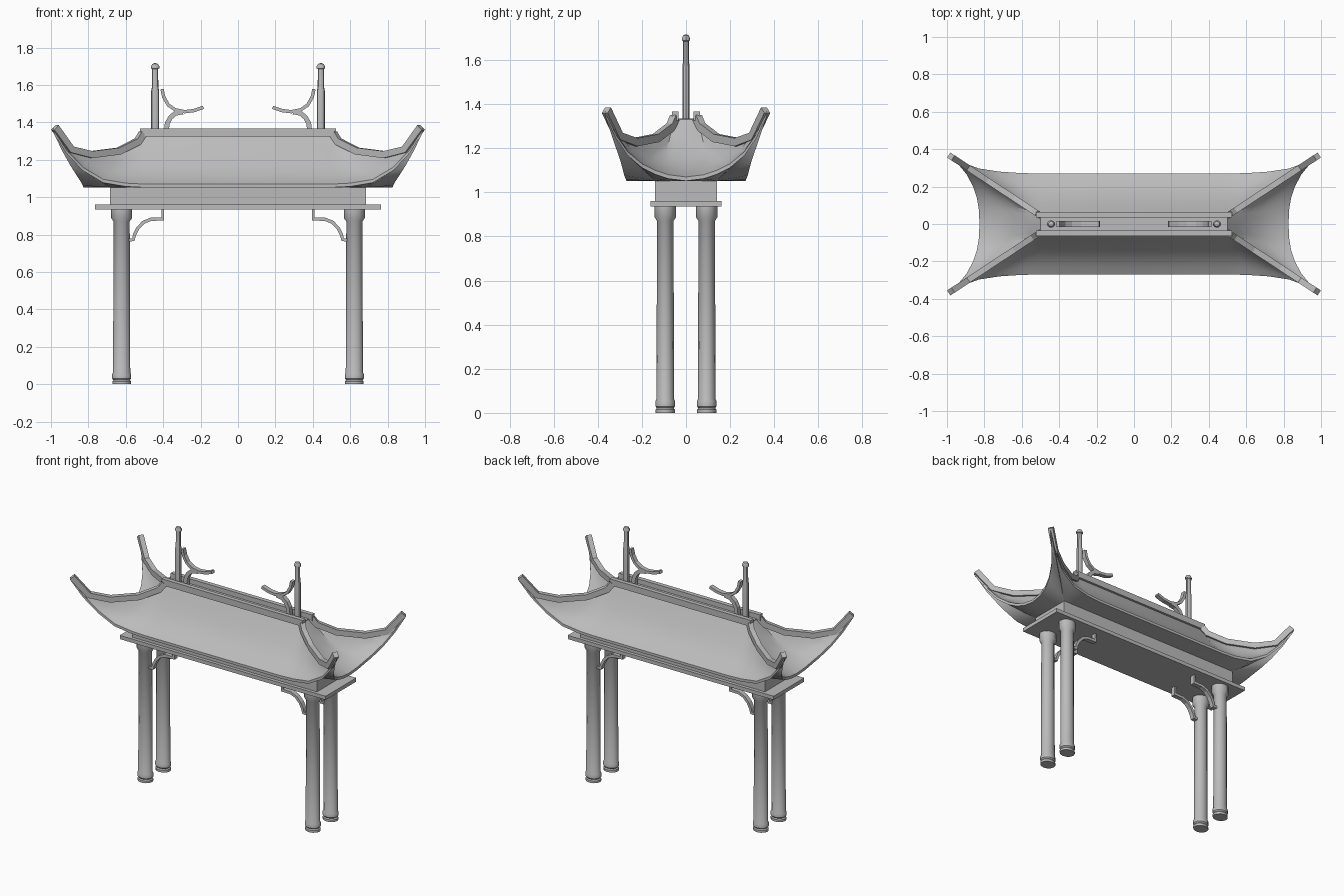
import bpy, bmesh, math
from mathutils import Vector

cube = bpy.data.objects.get("Cube")
if cube:
    bpy.data.objects.remove(cube, do_unlink=True)

stone = bpy.data.materials.new("grey_stone")
stone.use_nodes = True
stone.diffuse_color = (0.5, 0.5, 0.5, 1)
stone.node_tree.nodes["Principled BSDF"].inputs["Base Color"].default_value = (0.5, 0.5, 0.5, 1)


def finish(name, bm, mirror=(False, False), smooth=None):
    """Turn a bmesh into an object, mirrored across x and/or y."""
    me = bpy.data.meshes.new(name)
    bm.to_mesh(me)
    bm.free()
    me.materials.append(stone)
    if smooth:
        me.shade_smooth()
        me.set_sharp_from_angle(angle=math.radians(smooth))
    ob = bpy.data.objects.new(name, me)
    bpy.context.scene.collection.objects.link(ob)
    if any(mirror):
        mod = ob.modifiers.new("Mirror", 'MIRROR')
        mod.use_axis = (mirror[0], mirror[1], False)
        mod.merge_threshold = 0.0005
    return ob


def box(name, half_x, half_y, z0, z1, y=0, mirror=(False, False)):
    bm = bmesh.new()
    bmesh.ops.create_cube(bm, size=1)
    for v in bm.verts:
        v.co = (v.co.x * 2 * half_x, y + v.co.y * 2 * half_y, z0 + (v.co.z + 0.5) * (z1 - z0))
    finish(name, bm, mirror)


def lathe(name, profile, sides, center, squash, mirror):
    """Revolve (radius, z) points around an upright axis."""
    bm = bmesh.new()
    rings = []
    for r, z in profile:
        rings.append([bm.verts.new((center[0] + r * math.cos(a), center[1] + r * squash * math.sin(a), z))
                      for a in (math.tau * i / sides for i in range(sides))])
    for a, b in zip(rings, rings[1:]):
        for i in range(sides):
            j = (i + 1) % sides
            bm.faces.new((a[i], a[j], b[j], b[i]))
    bm.faces.new(rings[0][::-1])
    bm.faces.new(rings[-1])
    finish(name, bm, mirror, 35)


def sweep(name, points, side, width, low, high, mirror=(True, True)):
    """Sweep a rectangular section along a path lying in one upright plane."""
    pts = [Vector(p) for p in points]
    side = Vector(side).normalized()
    bm = bmesh.new()
    rings = []
    for i, p in enumerate(pts):
        tangent = (pts[min(i + 1, len(pts) - 1)] - pts[max(i - 1, 0)]).normalized()
        up = tangent.cross(side)
        rings.append([bm.verts.new(p + side * s * width / 2 + up * h)
                      for s, h in ((-1, low), (1, low), (1, high), (-1, high))])
    for a, b in zip(rings, rings[1:]):
        for i in range(4):
            j = (i + 1) % 4
            bm.faces.new((a[i], a[j], b[j], b[i]))
    bm.faces.new(rings[0][::-1])
    bm.faces.new(rings[-1])
    bmesh.ops.recalc_face_normals(bm, faces=bm.faces)
    finish(name, bm, mirror)


# Columns with ringed feet and capitals
lathe("column",
      [(.05, 0), (.05, .015), (.044, .022), (.051, .03), (.051, .053), (.046, .062),
       (.043, .87), (.056, .888), (.056, .936)],
      12, (.622, .094), .87, (True, True))

# Platform and beam under the roof
box("platform", .765, .162, .935, .96)
box("beam", .685, .14, .96, 1.06)

# Curved brackets between columns and platform
bracket = [(.585, .772), (.56, .772), (.553, .80), (.535, .835), (.505, .866), (.465, .882), (.395, .884)]
sweep("column_bracket", [(x, .094, z) for x, z in bracket], (0, 1, 0), .03, -.009, .009)
sweep("bracket_hanger", [(.402, .094, .875), (.402, .094, .94)], (0, 1, 0), .03, -.007, .007)

# Roof outlines for one quarter: hip line, long eave and end eave, from middle to tip
hip = [Vector((x, .045 + (x - .5) * .66, z)) for x, z in
       ((.5, 1.33), (.53, 1.285), (.635, 1.232), (.785, 1.213), (.9, 1.242), (.988, 1.363))]
long_eave = [Vector(p) for p in
             ((0, .27, 1.07), (.5, .27, 1.07), (.6, .272, 1.075), (.72, .28, 1.095),
              (.83, .297, 1.16), (.92, .33, 1.255), (.99, .368, 1.37))]
end_eave = [Vector(p) for p in
            ((.826, 0, 1.07), (.83, .08, 1.08), (.84, .14, 1.1), (.86, .2, 1.13),
             (.895, .265, 1.185), (.94, .32, 1.265), (.99, .368, 1.37))]
ridge_mid, ridge_end = Vector((0, .045, 1.33)), Vector((.5, 0, 1.33))


def roof_slope(bm, top, eave, inner):
    """Sagging slope, thin eave edge and soffit running in to the beam."""
    steps = 6
    columns = []
    for a, b, c in zip(top, eave, inner):
        sag = .12 * (a - b).length
        col = [a.lerp(b, i / steps) - Vector((0, 0, sag * math.sin(math.pi * i / steps)))
               for i in range(steps + 1)]
        col += [b - Vector((0, 0, .018)), c]
        columns.append([bm.verts.new(p) for p in col])
    for p, q in zip(columns, columns[1:]):
        for i in range(len(p) - 1):
            bm.faces.new((p[i], p[i + 1], q[i + 1], q[i]))


bm = bmesh.new()
roof_slope(bm, [ridge_mid] + hip, long_eave, [Vector((min(p.x, .685), .14, 1.052)) for p in long_eave])
roof_slope(bm, [ridge_end] + hip, end_eave, [Vector((.685, min(p.y, .14), 1.052)) for p in end_eave])
bmesh.ops.remove_doubles(bm, verts=bm.verts, dist=.0005)
bmesh.ops.dissolve_degenerate(bm, edges=bm.edges, dist=.0005)
bmesh.ops.recalc_face_normals(bm, faces=bm.faces)
slope = min(bm.faces, key=lambda f: (f.calc_center_median() - Vector((.25, .15, 1.18))).length)
if slope.normal.y < 0:
    bmesh.ops.reverse_faces(bm, faces=bm.faces)
finish("roof", bm, (True, True), 35)

# Ribs along the hips, rails along the ridge and the ridge cap between them
sweep("hip_rib", hip, (-.55, .835, 0), .032, -.004, .033)
box("ridge_rail", .525, .0145, 1.325, 1.367, .049, (False, True))
box("ridge_cap", .5, .045, 1.30, 1.335)

# Finial poles on the ridge
lathe("finial_pole",
      [(.021, 1.33), (.021, 1.57), (.017, 1.59), (.016, 1.685), (.022, 1.688), (.022, 1.7),
       (.015, 1.712), (.005, 1.716)],
      10, (.443, 0), .85, (True, False))

# Curved ornaments beside the poles
arm = [(.406, 1.578), (.397, 1.535), (.372, 1.492), (.335, 1.467), (.285, 1.457), (.235, 1.463), (.185, 1.48)]
leg = [(.295, 1.456), (.335, 1.448), (.362, 1.425), (.378, 1.395), (.386, 1.335)]
for name, path, half in (("ornament_arm", arm, .009), ("ornament_leg", leg, .013)):
    sweep(name, [(x, 0, z) for x, z in path], (0, 1, 0), .03, -half, half, (True, False))
